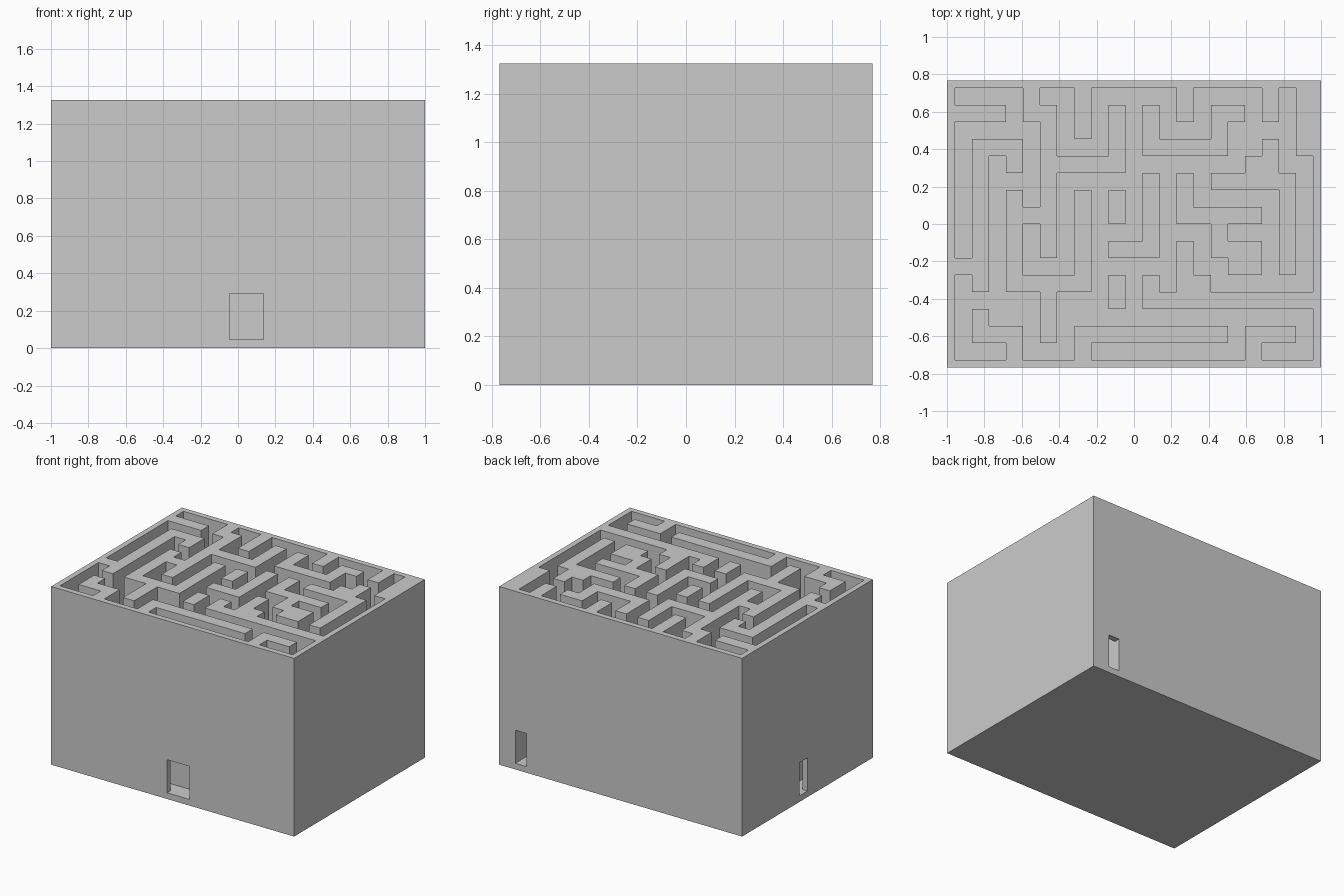
import bpy
import bmesh

if "Cube" in bpy.data.objects:
    bpy.data.objects.remove(bpy.data.objects["Cube"])

# Maze plan seen from above, back row first: '#' = wall, '.' = corridor
PLAN = [
    "....#..#.....#....#.#",
    "###.##.#.#.#.#.##.#.#",
    ".....#.#.#.#...#....#",
    ".###.#...#.#####..#.#",
    ".#.#.#####.......##..",
    ".#...#.....#.#.#####.",
    ".#.#.#.#.#.#.#.....#.",
    ".#.###.#.#.#.#####.#.",
    ".#.#.#.#...#...#...#.",
    ".#.#.#.#.###.#.###.#.",
    "##.#...#.....#..##.#.",
    ".#.#####.#.#.##......",
    ".....#...#.##########",
    ".#...#...............",
    ".###.#.#########.###.",
    "...#...#.........#...",
]
COLS, ROWS = len(PLAN[0]), len(PLAN)
HALF_X, HALF_Y = 1.0, 0.7685
RIM_X, RIM_Y = 0.042, 0.0425
# Doorways in the rim, as (column, row) one step outside the plan
DOORS = {(10, ROWS), (11, ROWS), (19, -1), (-1, 7)}


def grid_lines(half, rim, count):
    """Rim edge, evenly spaced cell edges, rim edge."""
    inner = half - rim
    return [-half] + [-inner + 2 * inner * i / count for i in range(count + 1)] + [half]


XS = grid_lines(HALF_X, RIM_X, COLS)
YS = grid_lines(HALF_Y, RIM_Y, ROWS)
ZS = [0.0, 0.046, 0.292, 1.326]      # base, floor, door head, wall top
NX, NY, NZ = len(XS) - 1, len(YS) - 1, len(ZS) - 1


def solid(i, j, k):
    """Is block (i, j, k) filled?"""
    if not (0 <= i < NX and 0 <= j < NY and 0 <= k < NZ):
        return False
    if k == 0:                       # base slab
        return True
    col, row = i - 1, NY - 2 - j
    if 0 <= col < COLS and 0 <= row < ROWS:
        return PLAN[row][col] == "#"
    return not (k == 1 and (col, row) in DOORS)


bm = bmesh.new()
verts = {}


def vert(c):
    if c not in verts:
        verts[c] = bm.verts.new((XS[c[0]], YS[c[1]], ZS[c[2]]))
    return verts[c]


# Skin every boundary between filled and empty blocks
for i in range(NX):
    for j in range(NY):
        for k in range(NZ):
            if not solid(i, j, k):
                continue
            for axis in range(3):
                for side in (0, 1):
                    near = [i, j, k]
                    near[axis] += 2 * side - 1
                    if solid(*near):
                        continue
                    u, v = (axis + 1) % 3, (axis + 2) % 3
                    ring = []
                    for du, dv in ((0, 0), (1, 0), (1, 1), (0, 1)):
                        c = [i, j, k]
                        c[axis] += side
                        c[u] += du
                        c[v] += dv
                        ring.append(vert(tuple(c)))
                    bm.faces.new(ring if side else ring[::-1])

# Merge coplanar faces into clean panels
bmesh.ops.dissolve_limit(bm, angle_limit=0.01, verts=bm.verts[:], edges=bm.edges[:])
bmesh.ops.triangulate(bm, faces=[f for f in bm.faces if len(f.verts) > 4])

mesh = bpy.data.meshes.new("maze_block")
bm.to_mesh(mesh)
bm.free()
bpy.context.collection.objects.link(bpy.data.objects.new("maze_block", mesh))
